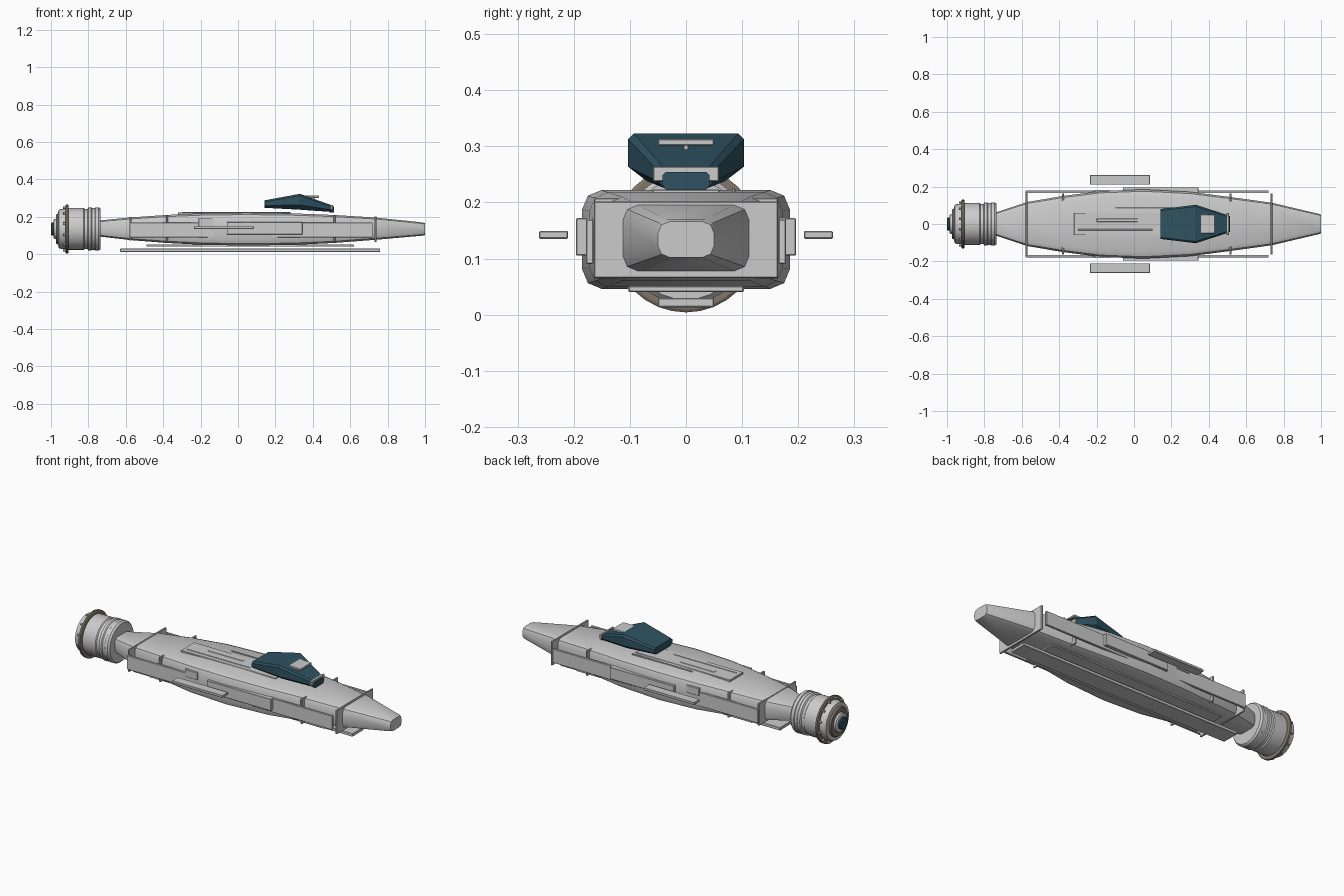
import bpy, bmesh, math
from mathutils import Vector

if "Cube" in bpy.data.objects:
    bpy.data.objects.remove(bpy.data.objects["Cube"])

TEAL = bpy.data.materials.new("teal_paint")
TEAL.diffuse_color = (0.028, 0.085, 0.12, 1)
TEAL.use_nodes = True
TEAL.node_tree.nodes["Principled BSDF"].inputs["Base Color"].default_value = TEAL.diffuse_color
BROWN = bpy.data.materials.new("burnt_metal")
BROWN.diffuse_color = (0.22, 0.18, 0.14, 1)
BROWN.use_nodes = True
BROWN.node_tree.nodes["Principled BSDF"].inputs["Base Color"].default_value = BROWN.diffuse_color


def finish(name, bm, mat=None, smooth=None):
    bmesh.ops.recalc_face_normals(bm, faces=bm.faces)
    me = bpy.data.meshes.new(name)
    bm.to_mesh(me)
    bm.free()
    ob = bpy.data.objects.new(name, me)
    bpy.context.collection.objects.link(ob)
    if mat:
        me.materials.append(mat)
    if smooth:
        bpy.ops.object.select_all(action='DESELECT')
        ob.select_set(True)
        bpy.context.view_layer.objects.active = ob
        bpy.ops.object.shade_smooth_by_angle(angle=math.radians(smooth))
    return ob


def loft(name, rings, mat=None, smooth=None):
    bm = bmesh.new()
    vs = [[bm.verts.new(p) for p in r] for r in rings]
    n = len(vs[0])
    for a, b in zip(vs, vs[1:]):
        for i in range(n):
            j = (i + 1) % n
            bm.faces.new((a[i], a[j], b[j], b[i]))
    bm.faces.new(vs[0])
    bm.faces.new(vs[-1][::-1])
    return finish(name, bm, mat, smooth)


def box(name, x, y, z, mat=None, bevel=0.002):
    bm = bmesh.new()
    bmesh.ops.create_cube(bm, size=1)
    for v in bm.verts:
        v.co = Vector([(r[0] + r[1]) / 2 + c * (r[1] - r[0]) for r, c in zip((x, y, z), v.co)])
    if bevel:
        bmesh.ops.bevel(bm, geom=bm.edges[:], offset=bevel, segments=1, affect='EDGES')
    return finish(name, bm, mat)


def pair(name, x, y, z, mat=None):
    box(name + "_left", x, y, z, mat)
    box(name + "_right", x, (-y[1], -y[0]), z, mat)


def rounded(x, w, z0, z1, c, seg=2):
    # rectangle cross-section with cut corners
    pts = []
    for k, (sy, cz) in enumerate(((1, z1 - c), (-1, z1 - c), (-1, z0 + c), (1, z0 + c))):
        for s in range(seg + 1):
            a = math.pi / 2 * (k + s / seg)
            pts.append((x, sy * (w - c) + c * math.cos(a), cz + c * math.sin(a)))
    return pts


AXIS = 0.135


def turned(name, profile, mat=None, sides=32):
    # round part about the engine's x axis from (x, radius) points
    rings = [[(x, r * math.cos(2 * math.pi * i / sides), AXIS + r * math.sin(2 * math.pi * i / sides))
              for i in range(sides)] for x, r in profile]
    return loft(name, rings, mat, 30)


# Hull: x, half width, bottom, top
hull = [(-0.745, .060, .095, .180), (-0.57, .118, .075, .197), (-0.38, .150, .060, .210),
        (-0.18, .176, .050, .219), (0.05, .185, .046, .222), (0.30, .172, .050, .218),
        (0.51, .145, .060, .210), (0.735, .114, .077, .196), (0.985, .055, .099, .170), (1.0, .050, .102, .166)]
loft("hull", [rounded(x, w, a, b, 0.016 + 0.1 * w) for x, w, a, b in hull], None, 25)

# Frame plates around the hull
box("front_frame", (.73, .741), (-.164, .164), (.065, .202))
for i, x in enumerate((.515, -.38)):
    box(f"hull_frame_{i}", (x - .005, x + .005), (-.164, .164), (.064, .208))
box("rear_frame", (-.58, -.57), (-.168, .168), (.072, .2))

# Side rails, panels and outriggers
pair("side_rail", (-.58, .72), (.165, .178), (.09, .17))
pair("side_panel", (-.06, .345), (.165, .196), (.105, .172))
pair("outrigger", (-.235, .085), (.21, .262), (.135, .149))
pair("side_hatch", (-.21, -.13), (.165, .183), (.15, .192))

# Top plate and bars
box("top_plate", (-.32, .28), (-.06, .06), (.2, .2235))
box("top_bar", (-.1, .28), (.082, .088), (.21, .226))
box("spine_pipe", (-.2, .02), (.012, .03), (.21, .226))
box("spine_pipe_2", (-.3, .1), (-.035, -.028), (.21, .226))

# Keel plates
box("keel_upper", (-.49, .62), (-.103, .103), (.04, .051))
box("keel_lower", (-.63, .76), (-.05, .05), (.013, .03))


# Canopy: cut-corner sections narrowing downwards
def canopy_ring(x, wt, wb, z0, z1, c):
    half = [(wb, z0), (wt, z0 + (z1 - z0) * .3), (wt, z1 - c), (wt - c, z1)]
    return [(x, y, z) for y, z in half] + [(x, -y, z) for y, z in half[::-1]]


loft("canopy", [canopy_ring(.143, .08, .065, .248, .288, .008),
                canopy_ring(.33, .103, .07, .238, .323, .010),
                canopy_ring(.50, .048, .04, .226, .262, .008)], TEAL)
loft("canopy_nose", [canopy_ring(.49, .042, .036, .224, .256, .006),
                     canopy_ring(.514, .042, .036, .222, .254, .006)], TEAL)
box("canopy_frame", (.495, .508), (-.059, .059), (.237, .264))
box("canopy_visor", (.355, .432), (-.05, .05), (.301, .313))
box("canopy_sensor", (.40, .41), (-.004, .004), (.294, .302), None, 0)

# Engine body with bands
turned("engine_body", [(-.962, .085), (-.958, .104), (-.92, .110), (-.90, .112), (-.825, .112), (-.82, .107),
                       (-.805, .107), (-.80, .116), (-.785, .116), (-.78, .112), (-.765, .112),
                       (-.762, .116), (-.745, .116), (-.735, .108)])
turned("engine_flange", [(-.922, .126), (-.919, .131), (-.909, .131), (-.906, .126)], BROWN)
turned("exhaust_ring", [(-.972, .062), (-.972, .078), (-.95, .09), (-.95, .062)], BROWN)
turned("exhaust_hub", [(-.987, .045), (-.983, .052), (-.96, .056)])
turned("exhaust_core", [(-1.0, .031), (-.995, .035), (-.97, .035)], TEAL, 16)

# Bolts round the flange
for i in range(12):
    a = 2 * math.pi * (i + .5) / 12
    bm = bmesh.new()
    bmesh.ops.create_cone(bm, cap_ends=True, segments=6, radius1=.008, radius2=.006, depth=.022)
    for v in bm.verts:
        v.co = Vector((-.925 - v.co.z, .118 * math.cos(a) + v.co.x, AXIS + .118 * math.sin(a) + v.co.y))
    finish(f"flange_bolt_{i}", bm)
